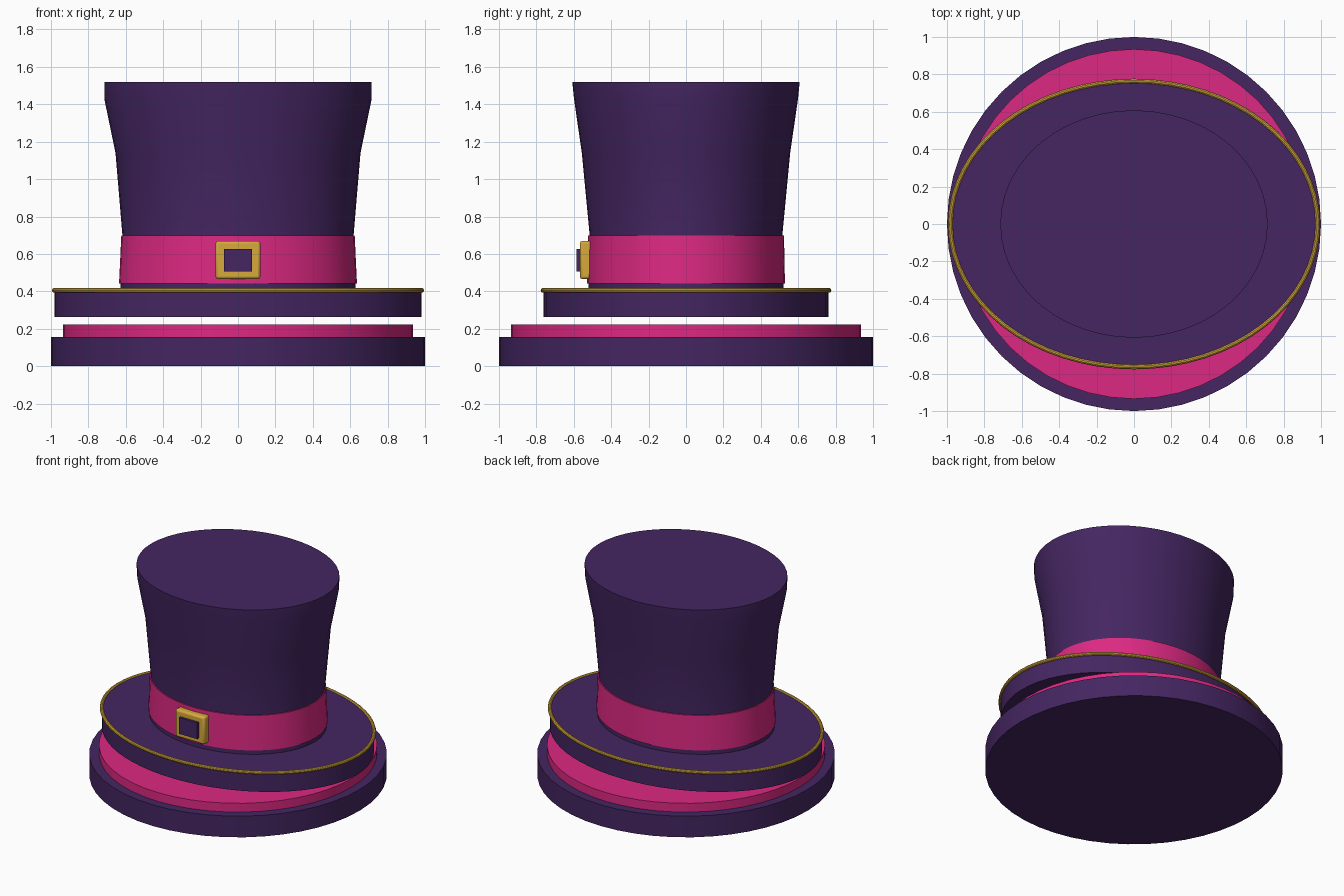
import bpy, bmesh
from math import cos, sin, pi, radians

if "Cube" in bpy.data.objects:
    bpy.data.objects.remove(bpy.data.objects["Cube"])


def material(name, rgb):
    m = bpy.data.materials.new(name)
    m.diffuse_color = (*rgb, 1)
    m.use_nodes = True
    m.node_tree.nodes["Principled BSDF"].inputs["Base Color"].default_value = m.diffuse_color
    return m


PURPLE = material("purple_felt", (0.058, 0.019, 0.120))
PINK = material("pink_ribbon", (0.72, 0.022, 0.225))
GOLD = material("gold_trim", (0.68, 0.40, 0.045))


def smooth(obj):
    bpy.ops.object.select_all(action='DESELECT')
    obj.select_set(True)
    bpy.context.view_layer.objects.active = obj
    bpy.ops.object.shade_smooth_by_angle(angle=radians(35))


def loft(name, rings, mat, sides=48):
    """Capped stack of ellipses, each given as (z, x radius, y radius)."""
    bm = bmesh.new()
    loops = [[bm.verts.new((rx * cos(2 * pi * i / sides), ry * sin(2 * pi * i / sides), z))
              for i in range(sides)] for z, rx, ry in rings]
    for a, b in zip(loops, loops[1:]):
        for i in range(sides):
            j = (i + 1) % sides
            bm.faces.new((a[i], a[j], b[j], b[i]))
    bm.faces.new(loops[0][::-1])
    bm.faces.new(loops[-1])
    mesh = bpy.data.meshes.new(name)
    bm.to_mesh(mesh)
    bm.free()
    obj = bpy.data.objects.new(name, mesh)
    bpy.context.collection.objects.link(obj)
    mesh.materials.append(mat)
    smooth(obj)
    return obj


def box(name, lo, hi, mat, bevel=0):
    bpy.ops.mesh.primitive_cube_add(size=1, location=[(a + b) / 2 for a, b in zip(lo, hi)])
    obj = bpy.context.object
    obj.name = name
    obj.scale = [b - a for a, b in zip(lo, hi)]
    bpy.ops.object.transform_apply(location=False, rotation=False, scale=True)
    obj.data.materials.append(mat)
    if bevel:
        mod = obj.modifiers.new("bevel", 'BEVEL')
        mod.width, mod.segments = bevel, 2
        smooth(obj)
    return obj


# Round base with a pink disc on top
loft("base", [(0, 1, 1), (0.157, 1, 1)], PURPLE)
loft("base_disc", [(0.157, 0.935, 0.935), (0.222, 0.935, 0.935)], PINK)

# Oval brim floating just above the disc
loft("brim", [(0.262, 0.98, 0.762), (0.41, 0.98, 0.762)], PURPLE, 64)

# Gold piping around the top edge of the brim
bpy.ops.mesh.primitive_torus_add(major_radius=1, minor_radius=0.013,
                                 major_segments=64, minor_segments=10)
piping = bpy.context.object
piping.name = "brim_piping"
for v in piping.data.vertices:
    r = (v.co.x ** 2 + v.co.y ** 2) ** 0.5
    c, s = v.co.x / r, v.co.y / r
    v.co.x, v.co.y = (0.982 + r - 1) * c, (0.764 + r - 1) * s
piping.location.z = 0.405
piping.data.materials.append(GOLD)
smooth(piping)

# Flared crown
loft("crown", [(0.40, 0.63, 0.522), (0.70, 0.618, 0.515), (1.14, 0.655, 0.557),
               (1.43, 0.715, 0.599), (1.52, 0.715, 0.608)], PURPLE)

# Ribbon band
loft("hat_band", [(0.442, 0.636, 0.529), (0.698, 0.624, 0.524)], PINK)

# Buckle with a dark centre panel
box("buckle", (-0.12, -0.567, 0.465), (0.12, -0.50, 0.67), GOLD, 0.014)
box("buckle_panel", (-0.075, -0.586, 0.506), (0.075, -0.55, 0.626), PURPLE)
